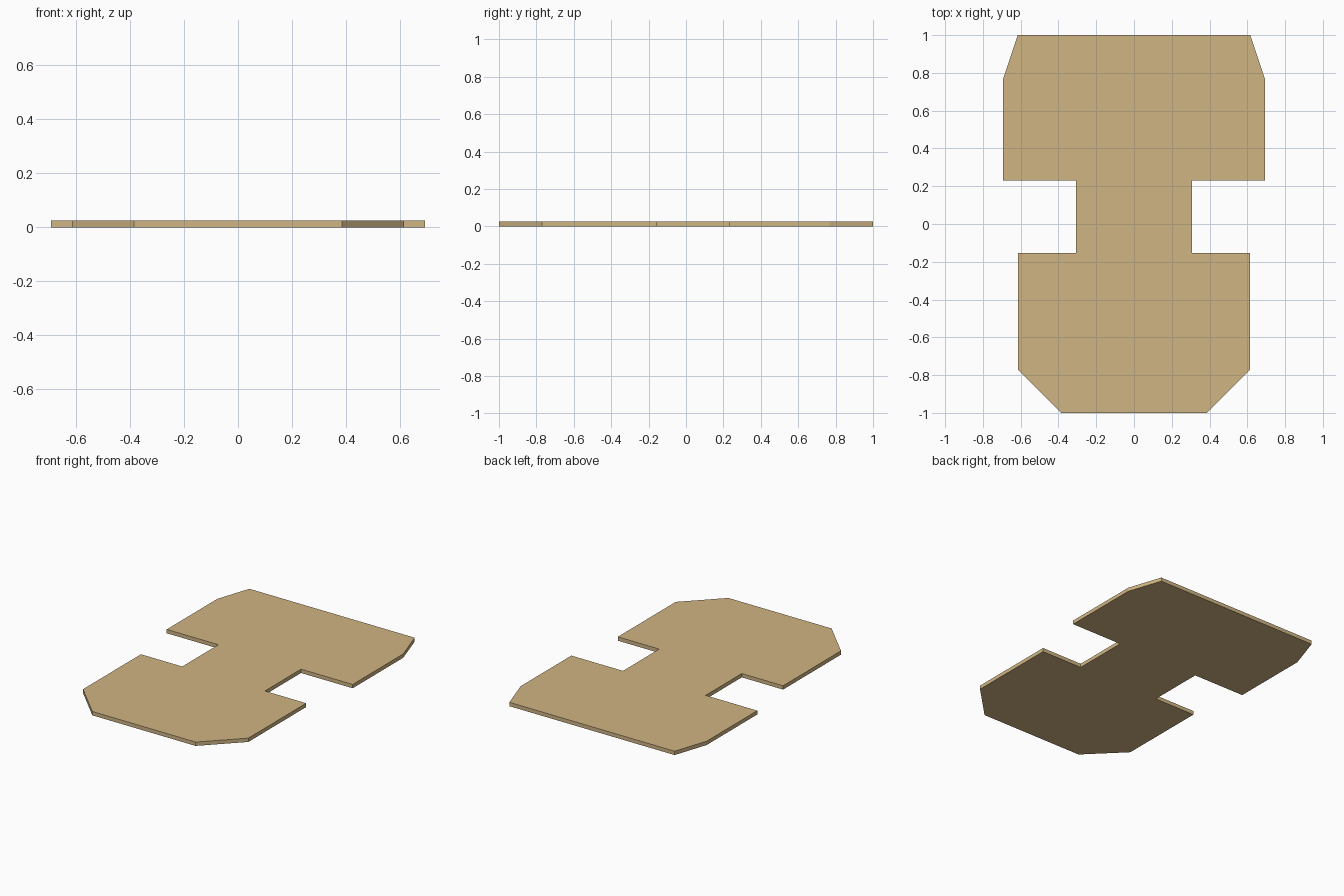
import bpy
import bmesh

cube = bpy.data.objects.get("Cube")
if cube:
    bpy.data.objects.remove(cube, do_unlink=True)

THICKNESS = 0.026
UNIT = 1 / 13  # the outline sits on a regular grid

# Tan board colour
tan = bpy.data.materials.new("tan_board")
tan.use_nodes = True
colour = (0.63, 0.46, 0.23, 1)
tan.diffuse_color = colour
bsdf = next(n for n in tan.node_tree.nodes if n.type == "BSDF_PRINCIPLED")
bsdf.inputs["Base Color"].default_value = colour

# Left half of the outline, front to back, mirrored to the right
half = [(5, -13), (8, -10), (8, -2), (4, -2), (4, 3), (9, 3), (9, 10), (8, 13)]
outline = half + [(-x, y) for x, y in reversed(half)]

# Flat notched panel, extruded to its thickness
bm = bmesh.new()
base = bm.faces.new([bm.verts.new((x * UNIT, y * UNIT, 0)) for x, y in outline])
top = bmesh.ops.extrude_face_region(bm, geom=[base], use_keep_orig=True)
verts = [g for g in top["geom"] if isinstance(g, bmesh.types.BMVert)]
bmesh.ops.translate(bm, verts=verts, vec=(0, 0, THICKNESS))
bmesh.ops.recalc_face_normals(bm, faces=bm.faces)

mesh = bpy.data.meshes.new("notched_panel")
bm.to_mesh(mesh)
bm.free()
mesh.materials.append(tan)
panel = bpy.data.objects.new("notched_panel", mesh)
bpy.context.collection.objects.link(panel)
